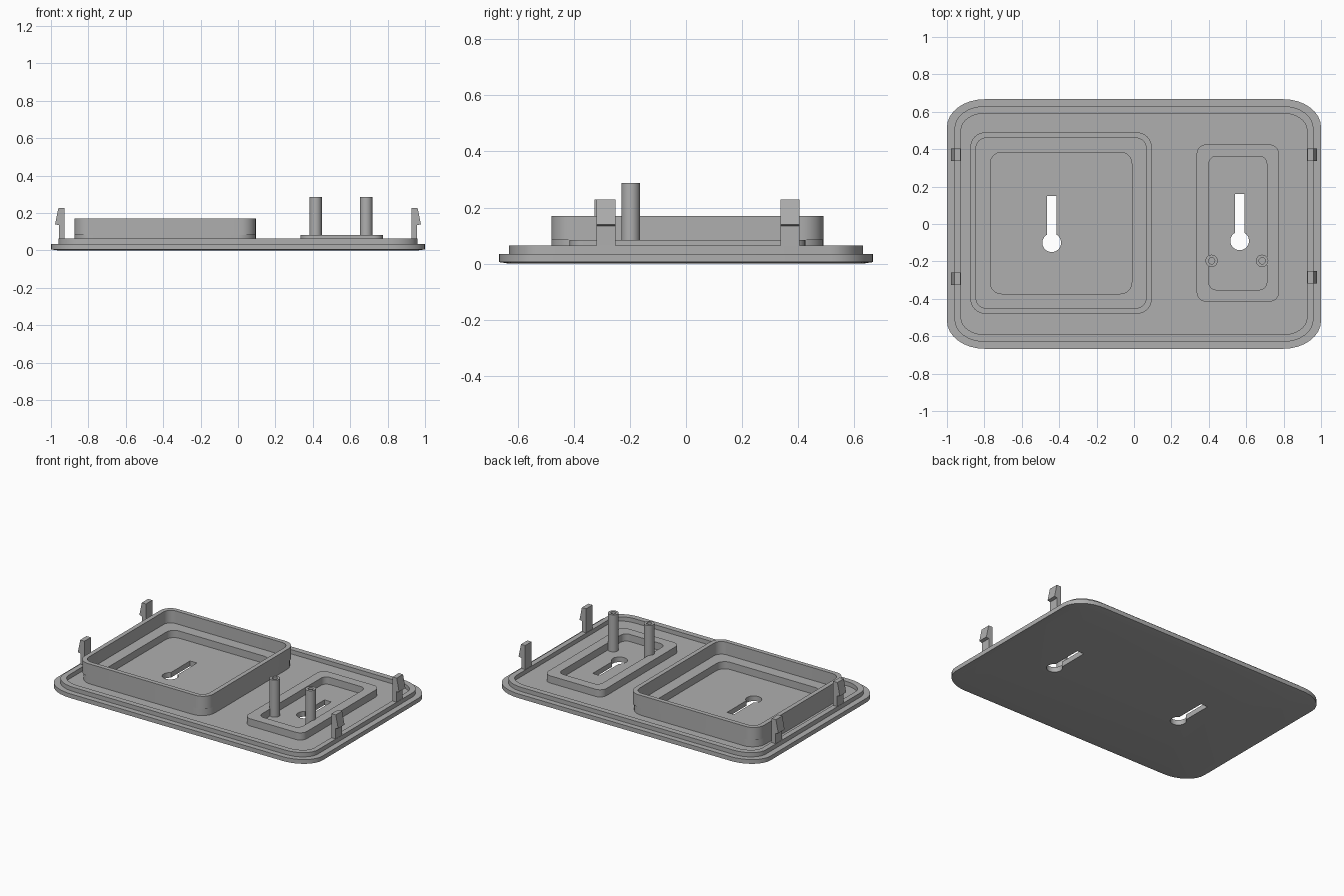
import bpy, bmesh
from math import sin, cos, pi

cube = bpy.data.objects.get("Cube")
if cube:
    bpy.data.objects.remove(cube, do_unlink=True)

GREY = (0.43, 0.43, 0.43, 1)
grey = bpy.data.materials.new("plain grey")
grey.use_nodes = True
grey.diffuse_color = GREY
grey.node_tree.nodes["Principled BSDF"].inputs["Base Color"].default_value = GREY

FLOOR, RIM, PAD = 0.035, 0.064, 0.084


def rounded(cx, cy, hx, hy, rx, ry, z, n=8):
    """Loop of points around a rectangle with rounded corners."""
    pts = []
    for k, (sx, sy) in enumerate([(1, 1), (-1, 1), (-1, -1), (1, -1)]):
        for i in range(n + 1):
            a = (k + i / n) * pi / 2
            pts.append((cx + sx * (hx - rx) + rx * cos(a),
                        cy + sy * (hy - ry) + ry * sin(a), z))
    return pts


def circle(cx, cy, r, z, n=24):
    return [(cx + r * cos(2 * pi * i / n), cy + r * sin(2 * pi * i / n), z)
            for i in range(n)]


def loft(name, loops, closed=False):
    """Skin matching loops; either cap both ends or join last to first."""
    bm = bmesh.new()
    rings = [[bm.verts.new(p) for p in loop] for loop in loops]
    pairs = list(zip(rings, rings[1:]))
    if closed:
        pairs.append((rings[-1], rings[0]))
    else:
        bm.faces.new(rings[0])
        bm.faces.new(rings[-1])
    n = len(rings[0])
    for a, b in pairs:
        for i in range(n):
            j = (i + 1) % n
            bm.faces.new((a[i], a[j], b[j], b[i]))
    bmesh.ops.recalc_face_normals(bm, faces=bm.faces)
    mesh = bpy.data.meshes.new(name)
    bm.to_mesh(mesh)
    bm.free()
    mesh.materials.append(grey)
    obj = bpy.data.objects.new(name, mesh)
    bpy.context.collection.objects.link(obj)
    return obj


def activate(obj):
    bpy.ops.object.select_all(action="DESELECT")
    obj.select_set(True)
    bpy.context.view_layer.objects.active = obj


# Base plate: shallow underside, edge, raised rim and recessed floor
plate = loft("base_plate", [
    rounded(0, 0, 0.96, 0.63, 0.17, 0.13, 0),
    rounded(0, 0, 1.0, 0.667, 0.2, 0.15, 0.006),
    rounded(0, 0, 1.0, 0.667, 0.2, 0.15, FLOOR),
    rounded(0, 0, 0.96, 0.63, 0.16, 0.12, FLOOR),
    rounded(0, 0, 0.96, 0.63, 0.16, 0.12, RIM),
    rounded(0, 0, 0.925, 0.592, 0.13, 0.09, RIM),
    rounded(0, 0, 0.925, 0.592, 0.13, 0.09, FLOOR)])

# Keyhole slots cut through the plate
for x, y in [(-0.44, -0.1), (0.565, -0.09)]:
    r, w, top = 0.05, 0.026, y + 0.25
    outline = []
    for i in range(25):
        a = pi / 2 + 0.547 + (2 * pi - 1.094) * i / 24
        outline.append((x + r * cos(a), y + r * sin(a)))
    outline += [(x + w, top), (x - w, top)]
    cutter = loft("keyhole_cutter", [[(px, py, z) for px, py in outline]
                                     for z in (-0.1, 0.1)])
    cutter.hide_render = True
    activate(plate)
    mod = plate.modifiers.new("keyhole", "BOOLEAN")
    mod.operation, mod.solver, mod.object = "DIFFERENCE", "EXACT", cutter
    bpy.ops.object.modifier_apply(modifier=mod.name)
    bpy.data.objects.remove(cutter, do_unlink=True)

# Large square frame with an inner ledge
frame_profile = [(0.485, 0.10, FLOOR), (0.485, 0.10, PAD), (0.485, 0.08, PAD),
                 (0.485, 0.08, 0.17), (0.455, 0.055, 0.17),
                 (0.455, 0.055, PAD), (0.378, 0.06, PAD), (0.378, 0.06, FLOOR)]
frame = loft("square_frame", [rounded(-0.39, 0.005, h, h, r, r, z)
                              for h, r, z in frame_profile], closed=True)

# Low rectangular frame
low_frame = loft("low_frame", [
    rounded(0.555, 0.005, hx, hy, r, r, z)
    for hx, hy, r, z in [(0.22, 0.42, 0.05, FLOOR), (0.22, 0.42, 0.05, PAD),
                         (0.155, 0.357, 0.04, PAD), (0.155, 0.357, 0.04, FLOOR)]],
    closed=True)

# Hollow posts
posts = [loft("post_" + side, [circle(x, -0.197, r, z) for r, z in
              [(0.033, FLOOR), (0.033, 0.287), (0.017, 0.287), (0.017, PAD)]])
         for side, x in [("right", 0.415), ("left", 0.685)]]

# Snap hooks on both short edges
hook_profile = [(0.928, FLOOR), (0.958, FLOOR), (0.958, 0.135),
                (0.978, 0.14), (0.96, 0.228), (0.928, 0.228)]
for side, s, rows in [("right", -1, (-0.292, 0.37)), ("left", 1, (-0.285, 0.37))]:
    for row, y in zip(("front", "back"), rows):
        loft(f"snap_hook_{row}_{side}",
             [[(s * px, y + d, z) for px, z in hook_profile]
              for d in (-0.034, 0.034)])

# Smooth the rounded corners and posts
for obj in [plate, frame, low_frame] + posts:
    activate(obj)
    bpy.ops.object.shade_smooth_by_angle()
